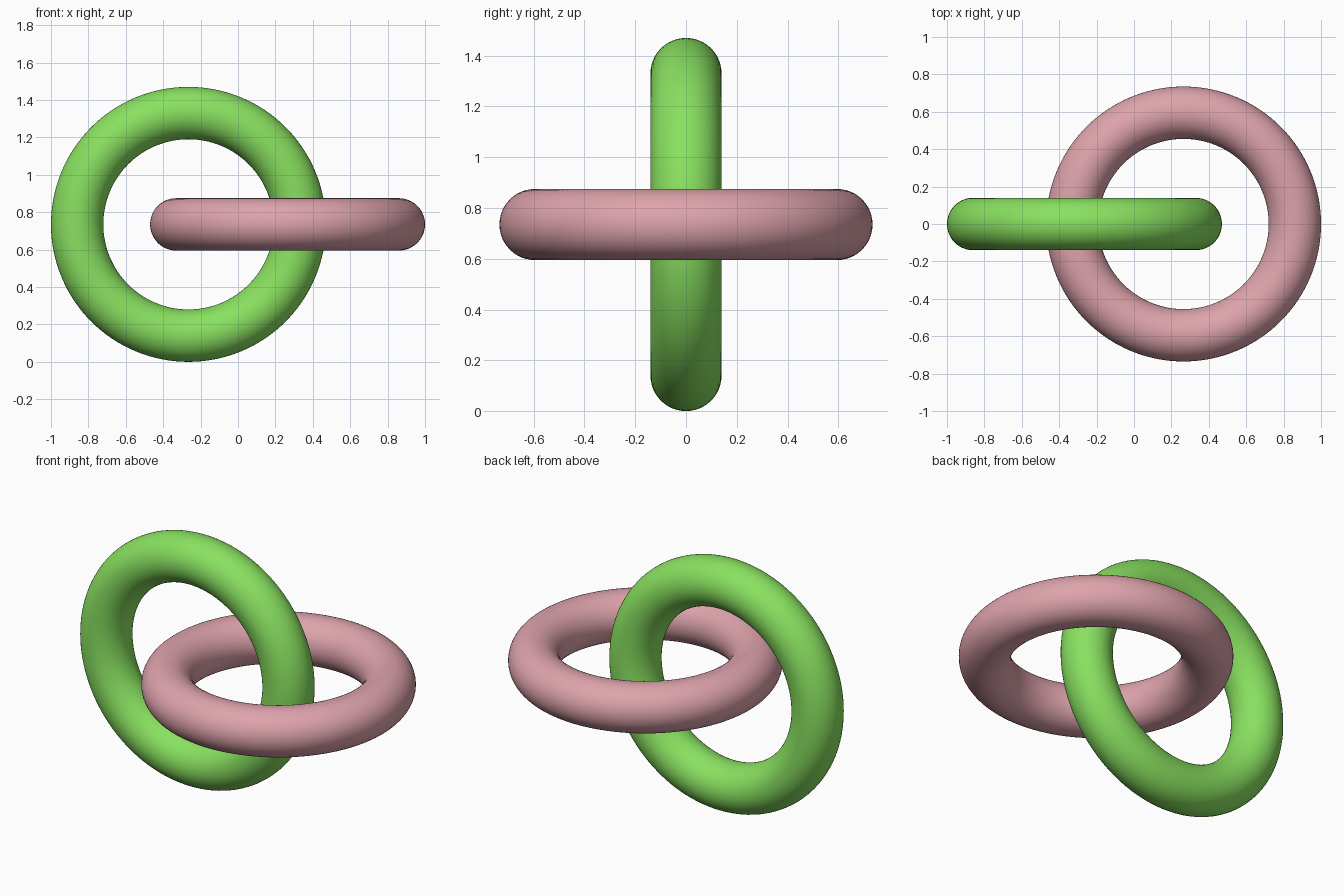
import bpy
import math

if "Cube" in bpy.data.objects:
    bpy.data.objects.remove(bpy.data.objects["Cube"])

MAJOR, MINOR = 0.595, 0.14
OFFSET = 1.0 - MAJOR - MINOR      # rings reach x = -1 and x = +1
HEIGHT = MAJOR + MINOR            # upright ring stands on the ground


def make_material(name, color):
    mat = bpy.data.materials.new(name)
    mat.diffuse_color = (*color, 1.0)
    mat.use_nodes = True
    mat.node_tree.nodes["Principled BSDF"].inputs["Base Color"].default_value = mat.diffuse_color
    return mat


def make_ring(name, x, tilt, mat):
    bpy.ops.mesh.primitive_torus_add(
        major_radius=MAJOR, minor_radius=MINOR,
        major_segments=128, minor_segments=48,
        location=(x, 0, HEIGHT), rotation=(tilt, 0, 0))
    ring = bpy.context.object
    ring.name = name
    ring.data.materials.append(mat)
    bpy.ops.object.shade_smooth()
    return ring


# Upright green ring, linked through the flat pink ring
make_ring("upright_ring", -OFFSET, math.pi / 2,
          make_material("green", (0.25, 0.75, 0.117)))
make_ring("flat_ring", OFFSET, 0.0,
          make_material("pink", (0.73, 0.367, 0.413)))
